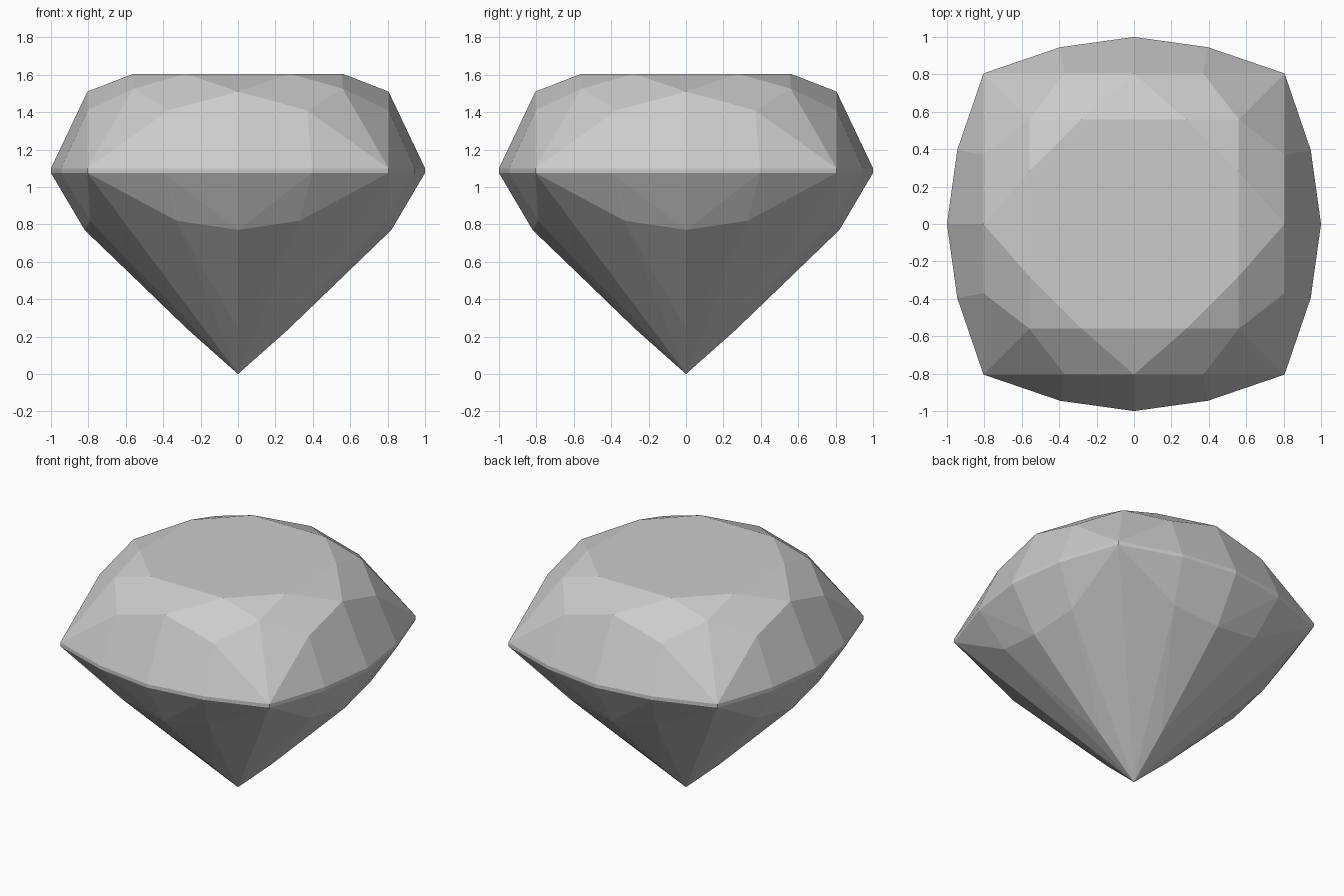
import bpy
import bmesh
import math

cube = bpy.data.objects.get("Cube")
if cube:
    bpy.data.objects.remove(cube, do_unlink=True)

# One octant of facet corners; the rest follow by symmetry
GIRDLE_LOW, GIRDLE_HIGH, TABLE = 1.075, 1.10, 1.605
outline = [(0, 1), (0.395, 0.945), (0.805, 0.805)]
corners = [(x, y, z) for x, y in outline for z in (GIRDLE_LOW, GIRDLE_HIGH)]
corners += [
    (0.28, 0.56, TABLE),    # table edge
    (0, 0.805, 1.51),       # star facet tip
    (0.56, 0.56, 1.525),    # crown corner
    (0.37, 0.805, 1.41),    # upper girdle facet
    (0, 0.82, 0.77),        # lower girdle facet, middle
    (0.33, 0.79, 0.82),     # lower girdle facet, side
    (0, 0.265, 0.235),      # pavilion main facet tip
    (0, 0, 0),              # culet
]


def eightfold(point):
    """Repeat a point by mirroring in x, y and the diagonal."""
    x, y, z = point
    return {(sx * a, sy * b, z) for a, b in ((x, y), (y, x))
            for sx in (-1, 1) for sy in (-1, 1)}


# Facets are the convex hull of all the corners
bm = bmesh.new()
for point in sorted(set().union(*map(eightfold, corners))):
    bm.verts.new(point)
bmesh.ops.convex_hull(bm, input=bm.verts[:])
bmesh.ops.dissolve_limit(bm, angle_limit=math.radians(1.5),
                         verts=bm.verts[:], edges=bm.edges[:])
bmesh.ops.recalc_face_normals(bm, faces=bm.faces[:])
mesh = bpy.data.meshes.new("cut_gem")
bm.to_mesh(mesh)
bm.free()
gem = bpy.data.objects.new("cut_gem", mesh)
bpy.context.collection.objects.link(gem)

# Single pale grey stone colour
colour = (0.6, 0.6, 0.6, 1)
stone = bpy.data.materials.new("pale_grey_stone")
stone.use_nodes = True
stone.diffuse_color = colour
stone.node_tree.nodes["Principled BSDF"].inputs["Base Color"].default_value = colour
mesh.materials.append(stone)
